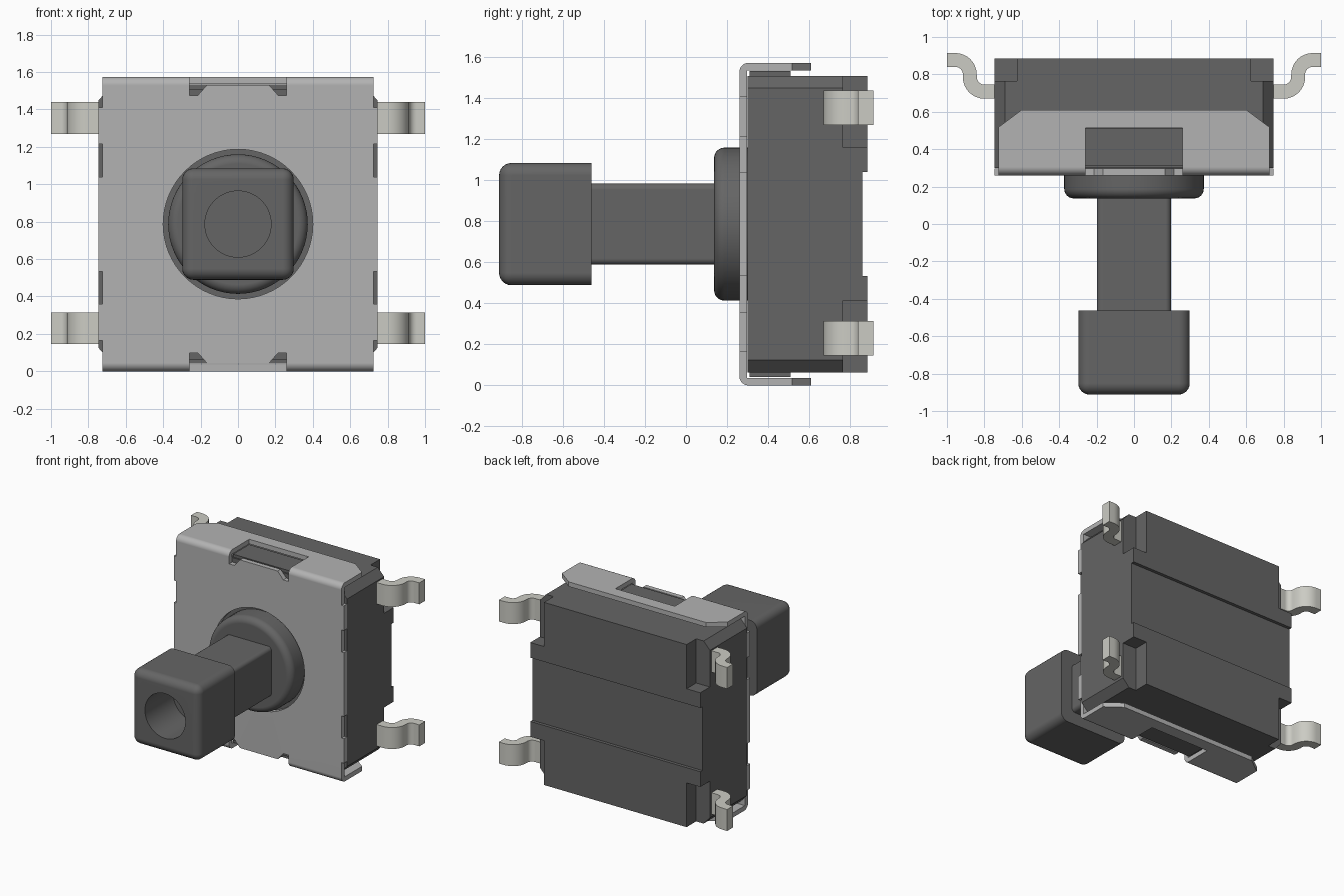
import bpy, bmesh, math
from mathutils import Vector

if "Cube" in bpy.data.objects:
    bpy.data.objects.remove(bpy.data.objects["Cube"])

ZC = 0.787  # height of the switch centre
TAU = 2 * math.pi


def material(name, r, g, b):
    m = bpy.data.materials.new(name)
    m.diffuse_color = (r, g, b, 1)
    m.use_nodes = True
    m.node_tree.nodes["Principled BSDF"].inputs["Base Color"].default_value = m.diffuse_color
    return m


DARK = material("dark_plastic", 0.13, 0.13, 0.13)
STEEL = material("steel", 0.45, 0.45, 0.45)
TIN = material("tin", 0.60, 0.60, 0.55)


def prism(name, pts, axis, lo, hi, mat=None, bevel=None, width=0.05):
    """Extrude a 2D outline along an axis; bevel picks edges to round."""
    def place(p, t):
        a, b = p
        return {"x": (t, a, b), "y": (a, t, b), "z": (a, b, t)}[axis]
    bm = bmesh.new()
    rings = [[bm.verts.new(place(p, t)) for p in pts] for t in (lo, hi)]
    n = len(pts)
    for r in rings:
        bm.faces.new(r)
    for i in range(n):
        j = (i + 1) % n
        bm.faces.new((rings[0][i], rings[0][j], rings[1][j], rings[1][i]))
    bmesh.ops.recalc_face_normals(bm, faces=bm.faces)
    if bevel:
        edges = [e for e in bm.edges if bevel(e.verts[0].co, e.verts[1].co)]
        bmesh.ops.bevel(bm, geom=edges, offset=width, segments=6,
                        profile=0.5, affect="EDGES", clamp_overlap=True)
    me = bpy.data.meshes.new(name)
    bm.to_mesh(me)
    bm.free()
    ob = bpy.data.objects.new(name, me)
    bpy.context.collection.objects.link(ob)
    if mat:
        me.materials.append(mat)
    return ob


def rect(a0, a1, b0, b1):
    return [(a0, b0), (a1, b0), (a1, b1), (a0, b1)]


def arc(cx, cy, r, start, end, n=8):
    return [(cx + r * math.cos(math.radians(start + (end - start) * i / n)),
             cy + r * math.sin(math.radians(start + (end - start) * i / n)))
            for i in range(n + 1)]


def circle(r, n=64):
    return [(r * math.cos(TAU * i / n), ZC + r * math.sin(TAU * i / n))
            for i in range(n)]


def cut(ob, cutter):
    m = ob.modifiers.new("cut", "BOOLEAN")
    m.operation, m.solver, m.object = "DIFFERENCE", "EXACT", cutter
    bpy.context.view_layer.objects.active = ob
    bpy.ops.object.modifier_apply(modifier=m.name)
    bpy.data.objects.remove(cutter)


def smooth(ob):
    bpy.ops.object.select_all(action="DESELECT")
    ob.select_set(True)
    bpy.context.view_layer.objects.active = ob
    bpy.ops.object.shade_smooth_by_angle(angle=math.radians(30))
    w = ob.modifiers.new("normals", "WEIGHTED_NORMAL")
    w.keep_sharp = True


def flip(pts, sx=1, sz=1):
    """Mirror an (x, z) outline about the switch centre."""
    return [(sx * x, z if sz > 0 else 2 * ZC - z) for x, z in pts]


# Housing: chamfered block with corner pockets and a shallow back groove
quarter = [(0.745, 1.45), (0.69, 1.51)]
outline = (quarter + flip(quarter[::-1], -1)
           + flip(quarter, -1, -1) + flip(quarter[::-1], 1, -1))
body = prism("housing", outline, "y", 0.30, 0.885, DARK)
for sx in (1, -1):
    for sz in (1, -1):
        cut(body, prism("c", flip(rect(0.625, 0.9, 1.16, 1.7), sx, sz),
                        "y", 0.765, 1.0))
cut(body, prism("c", rect(-1, 1, 0.535, 1.04), "y", 0.86, 1.0))

# Metal cover: C-shaped bent sheet with side notches, windows and a round hole
T, R, TOP = 0.037, 0.045, 2 * ZC
sheet = ([(0.61, 0)] + arc(0.26 + R, R, R, 270, 180)
         + arc(0.26 + R, TOP - R, R, 180, 90)
         + [(0.61, TOP), (0.61, TOP - T), (0.298, TOP - T), (0.298, T), (0.61, T)])
cover = prism("metal_cover", sheet, "x", -0.745, 0.745, STEEL)
window = [(-0.26, 1.7), (-0.26, 1.475), (-0.215, 1.475), (-0.165, 1.532),
          (0.165, 1.532), (0.215, 1.475), (0.26, 1.475), (0.26, 1.7)]
for sz in (1, -1):
    cut(cover, prism("c", flip(window, 1, sz), "y", 0.1, 0.512))
for sx in (1, -1):
    for sz in (1, -1):
        cut(cover, prism("c", flip(rect(0.725, 0.9, 1.41, 1.8), sx, sz), "y", 0, 1))
        cut(cover, prism("c", flip(rect(0.725, 0.9, 1.04, 1.215), sx, sz), "y", 0, 1))
    corner = [(sx * 0.728, 0.515), (sx * 0.80, 0.515), (sx * 0.80, 0.7),
              (sx * 0.48, 0.7)]
    cut(cover, prism("c", corner, "z", -1, 3))
cut(cover, prism("c", circle(0.40), "y", 0, 0.5))
smooth(cover)

# Raised pads of the housing under the cover windows
for sz, side in ((1, "top"), (-1, "bottom")):
    z0, z1 = sorted((1.50, 1.533) if sz > 0 else (2 * ZC - 1.50, 2 * ZC - 1.533))
    prism(side + "_window_pad", rect(-0.26, 0.26, z0, z1), "y", 0.31, 0.51, DARK)

# Round button collar
collar = prism("button_collar", circle(0.373), "y", 0.137, 0.32, DARK,
               lambda a, b: max(a.y, b.y) < 0.2, 0.05)
smooth(collar)

# Square stem with rounded long edges
stem = prism("button_stem", rect(-0.198, 0.198, ZC - 0.198, ZC + 0.198), "y",
             -0.47, 0.15, DARK, lambda a, b: abs(a.y - b.y) > 0.1, 0.03)
smooth(stem)

# Square cap, rounded except at the rear, with a blind round hole
cap = prism("button_cap", rect(-0.298, 0.298, ZC - 0.298, ZC + 0.298), "y",
            -0.912, -0.462, DARK, lambda a, b: min(a.y, b.y) < -0.8, 0.06)
cut(cap, prism("c", circle(0.177), "y", -1.1, -0.56))
smooth(cap)

# Four S-bent legs
lower = [(0.72, 0.67)] + arc(0.80, 0.785, 0.115, -90, 0) + arc(0.955, 0.80, 0.04, 180, 90) + [(1.0, 0.84)]
upper = [(1.0, 0.914)] + arc(0.955, 0.80, 0.114, 90, 180) + arc(0.80, 0.785, 0.04, 0, -90) + [(0.72, 0.745)]
for sx, side in ((1, "right"), (-1, "left")):
    for z, level in ((1.355, "upper"), (0.23, "lower")):
        leg = prism(f"{level}_{side}_leg", [(sx * x, y) for x, y in lower + upper],
                    "z", z - 0.085, z + 0.085, TIN)
        smooth(leg)
